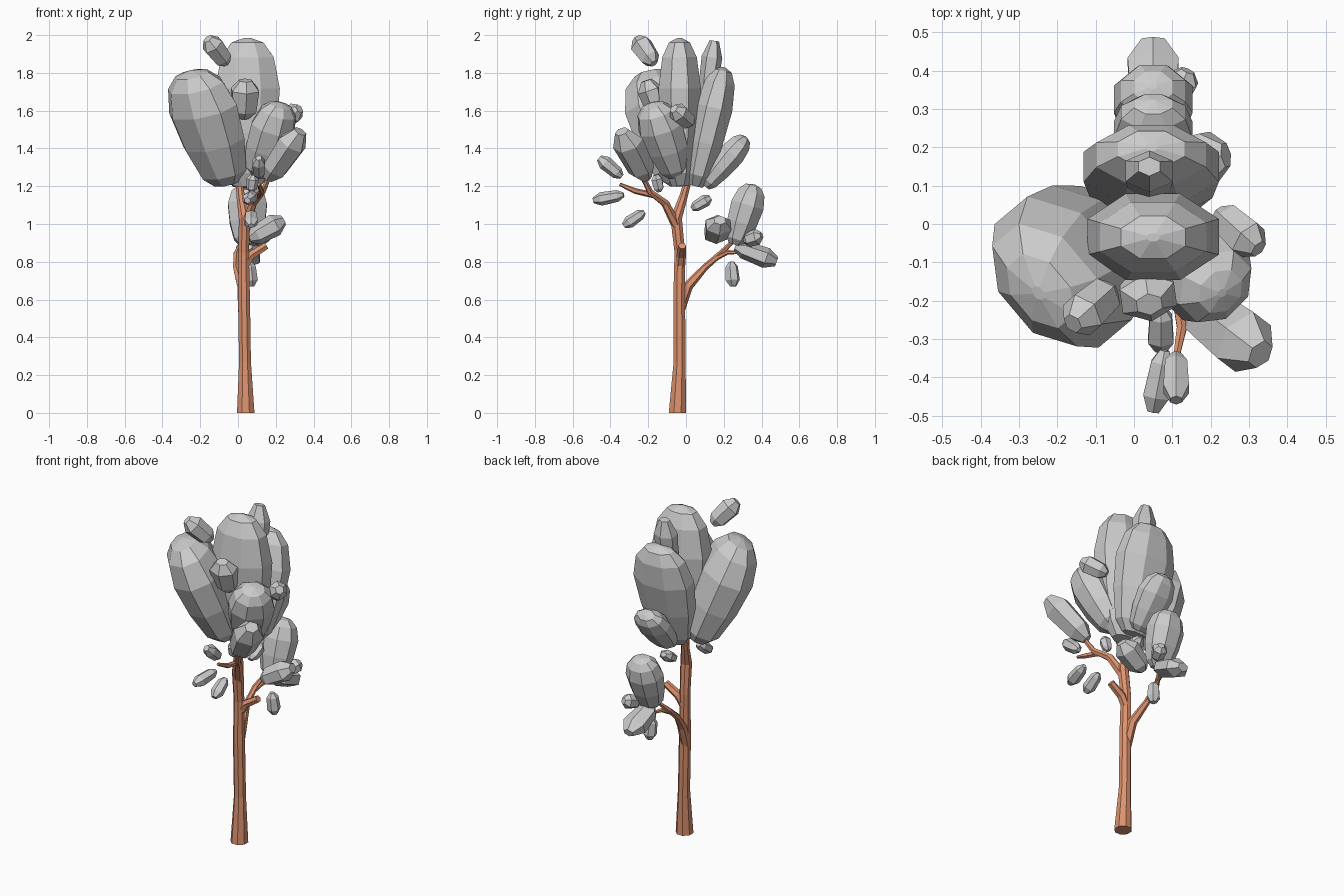
import bpy, bmesh, math
from mathutils import Vector

bark = bpy.data.materials.new("bark")
bark.diffuse_color = (0.72, 0.29, 0.16, 1)


def loft(name, rings, mat=None):
    """Skin (center, x axis, y axis, sides) rings and cap both ends."""
    bm = bmesh.new()
    loops = []
    for c, u, v, n in rings:
        angs = [2 * math.pi * (i + 0.5) / n for i in range(n)]
        loops.append([bm.verts.new(c + u * math.cos(a) + v * math.sin(a)) for a in angs])
    for a, b in zip(loops, loops[1:]):
        n = len(a)
        for i in range(n):
            bm.faces.new((a[i], a[(i + 1) % n], b[(i + 1) % n], b[i]))
    bm.faces.new(loops[0][::-1])
    bm.faces.new(loops[-1])
    bmesh.ops.recalc_face_normals(bm, faces=bm.faces)
    me = bpy.data.meshes.new(name)
    bm.to_mesh(me)
    bm.free()
    ob = bpy.data.objects.new(name, me)
    bpy.context.collection.objects.link(ob)
    if mat:
        me.materials.append(mat)
    return ob


def branch(name, pts, n=6):
    """Tapered tube through (x, y, z, radius) points."""
    ps = [Vector(p[:3]) for p in pts]
    rings = []
    for i, p in enumerate(ps):
        d = (ps[min(i + 1, len(ps) - 1)] - ps[max(i - 1, 0)]).normalized()
        if i == 0 and p.z == 0:
            d = Vector((0, 0, 1))
        u = Vector((0, 1, 0)).cross(d) if abs(d.y) < 0.8 else Vector((1, 0, 0))
        u = (u - d * u.dot(d)).normalized()
        r = pts[i][3]
        rings.append((p, u * r, d.cross(u) * r, n))
    loft(name, rings, bark)


# egg profile along the leaf clump: (position, relative radius)
EGG = [(0, 0.42), (0.09, 0.72), (0.36, 0.96), (0.66, 1.06), (0.87, 0.86), (0.97, 0.52), (1, 0.1)]
BUD = [(0, 0.4), (0.2, 0.95), (0.75, 1.1), (1, 0.5)]


def clump(name, base, tip, wide, thick, n=8, prof=EGG):
    """Egg-shaped foliage from base to tip, wide side horizontal."""
    a, b = Vector(base), Vector(tip)
    d = (b - a).normalized()
    u = Vector((d.y, -d.x, 0))
    u = u.normalized() if u.length > 0.02 else Vector((1, 0, 0))
    v = d.cross(u)
    loft(name, [(a.lerp(b, t), u * wide / 2 * r, v * thick / 2 * r, n) for t, r in prof])


# trunk and branches
branch("trunk", [(.041, -.045, 0, .05), (.037, -.034, .27, .034), (.032, -.036, .6, .034),
                 (.03, -.033, .85, .03), (.035, -.052, 1.03, .033),
                 (.015, -.015, 1.14, .024), (0, .025, 1.28, .018)], 8)
branch("front_branch", [(.035, -.045, .98, .027), (.08, -.11, 1.11, .022),
                        (.13, -.19, 1.17, .017), (.17, -.235, 1.26, .012)])
branch("front_twig", [(.11, -.16, 1.15, .017), (.125, -.27, 1.175, .015), (.11, -.35, 1.21, .009)])
branch("side_stub", [(.03, -.03, .77, .025), (.07, -.025, .835, .025), (.15, -.02, .885, .021)])
branch("back_branch", [(.025, -.035, .54, .028), (.02, .01, .67, .027),
                       (-.01, .1, .77, .018), (-.01, .18, .84, .016), (.02, .25, .91, .01)])
branch("back_twig", [(-.01, .16, .82, .014), (.01, .22, .85, .012), (.04, .3, .85, .008)])

# large crown clumps
BIG = [
    ("left_crown", (-.06, -.02, 1.22), (-.25, -.18, 1.81), .43, .3),
    ("top_crown", (.05, -.03, 1.2), (.05, -.035, 1.985), .35, .23),
    ("back_crown", (.045, .05, 1.2), (.045, .2, 1.83), .36, .2),
    ("right_crown", (.1, -.05, 1.26), (.23, -.18, 1.64), .25, .22),
    ("lower_back_crown", (.05, .1, 1.2), (.05, .32, 1.46), .21, .14),
    ("back_branch_crown", (.05, .26, .89), (.05, .36, 1.21), .21, .18),
]
for name, base, tip, w, t in BIG:
    clump(name, base, tip, w, t)

# small clumps around the crown and branch tips
SMALL = [
    ((.16, -.21, 1.24), (.33, -.34, 1.49), .16, .14),
    ((.03, -.14, 1.56), (.04, -.21, 1.76), .15, .12),
    ((.04, .1, 1.62), (.04, .15, 1.97), .13, .1),
    ((-.06, -.17, 1.85), (-.16, -.26, 1.98), .11, .11),
    ((.22, .03, 1.53), (.325, -.065, 1.61), .1, .1),
    ((.06, .15, .92), (.24, .18, 1.02), .14, .11),
    ((.05, .26, .88), (.05, .48, .8), .14, .1),
    ((.1, .31, .91), (.14, .4, .94), .08, .08),
    ((.06, .24, .8), (.07, .25, .67), .07, .07),
    ((.06, .03, 1.08), (.06, .13, 1.14), .08, .06),
    ((.11, -.34, 1.25), (.11, -.46, 1.35), .07, .07),
    ((.08, -.33, 1.155), (.05, -.49, 1.125), .07, .065),
    ((.07, -.22, 1.065), (.07, -.33, .99), .07, .06),
    ((.07, -.14, 1.17), (.08, -.16, 1.26), .06, .06),
]
for i, (base, tip, w, t) in enumerate(SMALL):
    clump(f"leaf_clump_{i + 1}", base, tip, w, t, 6, BUD)
